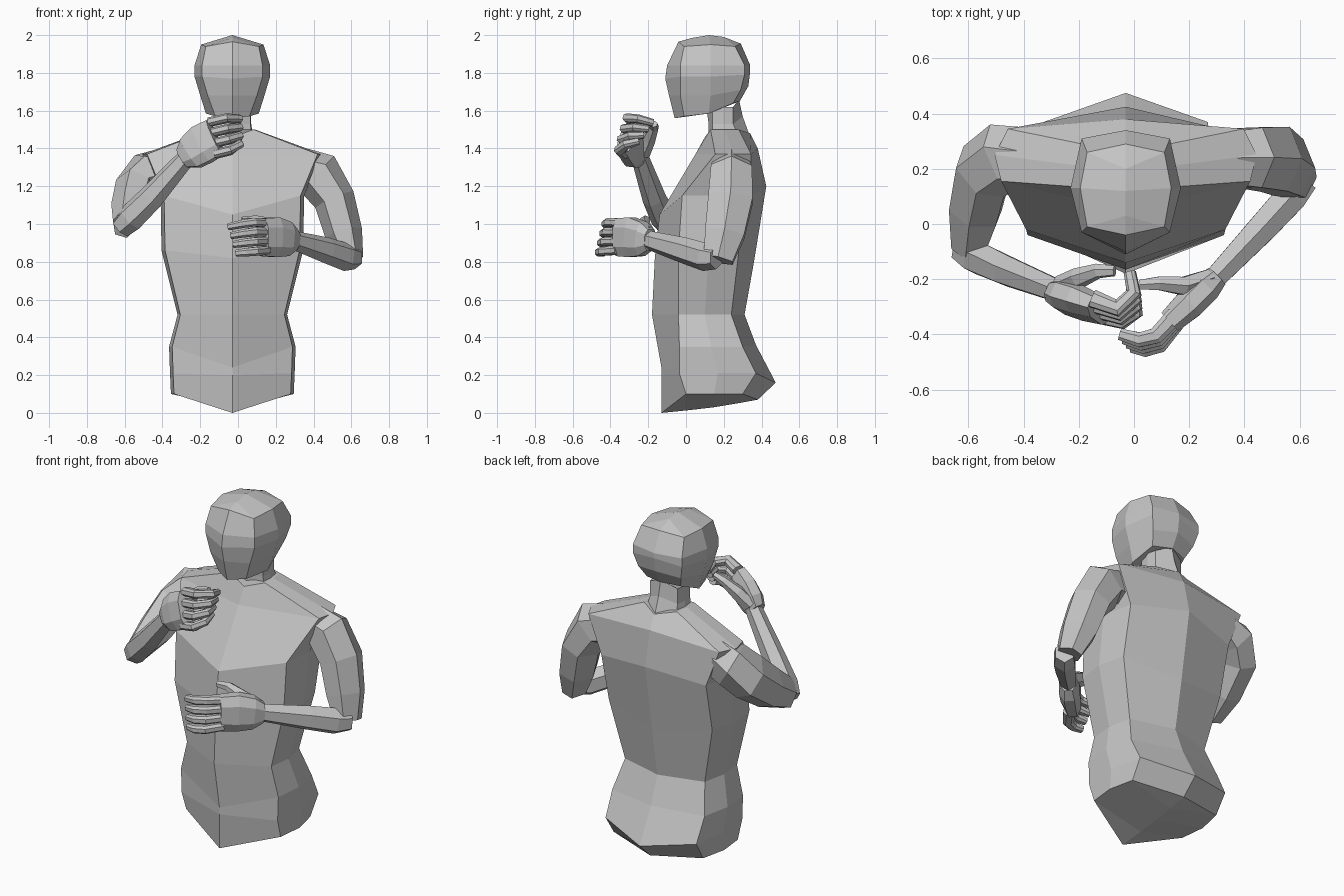
import bpy
import bmesh
from mathutils import Vector

default_cube = bpy.data.objects.get("Cube")
if default_cube:
    bpy.data.objects.remove(default_cube, do_unlink=True)

CENTRE_X = -0.03

# Single flat colour
grey = bpy.data.materials.new("plain grey")
grey.use_nodes = True
colour = (0.56, 0.56, 0.56, 1.0)
grey.diffuse_color = colour
grey.node_tree.nodes["Principled BSDF"].inputs["Base Color"].default_value = colour


def loft(name, rings):
    """Skin a list of closed rings and cap both ends."""
    bm = bmesh.new()
    loops = [[bm.verts.new(point) for point in ring] for ring in rings]
    for lower, upper in zip(loops, loops[1:]):
        count = len(lower)
        for i in range(count):
            j = (i + 1) % count
            bm.faces.new((lower[i], lower[j], upper[j], upper[i]))
    bm.faces.new(loops[0][::-1])
    bm.faces.new(loops[-1])
    bmesh.ops.remove_doubles(bm, verts=bm.verts, dist=0.0005)
    bmesh.ops.recalc_face_normals(bm, faces=bm.faces)
    mesh = bpy.data.meshes.new(name)
    bm.to_mesh(mesh)
    bm.free()
    mesh.materials.append(grey)
    part = bpy.data.objects.new(name, mesh)
    bpy.context.collection.objects.link(part)
    return part


def mirrored(half):
    """Close a half section, front centre to back centre, by mirroring."""
    full = half + [(-x, y, z) for x, y, z in half[-2:0:-1]]
    return [(x + CENTRE_X, y, z) for x, y, z in full]


def section(width, front_y, front_z, corner_y, side_z, rear_y, back_y, back_z):
    """Eight-sided body section with a ridge at the front and the back."""
    return mirrored([
        (0, front_y, front_z),
        (width * 0.95, corner_y, side_z),
        (width, (corner_y + rear_y) / 2, side_z),
        (width * 0.9, rear_y, side_z),
        (0, back_y, back_z),
    ])


def tube(name, path, radii, wide_axis=(0, 0, 1), sides=6):
    """Faceted limb along a path; each radius is (along wide axis, across)."""
    points = [Vector(p) for p in path]
    # unit ring with flat faces at the front and back
    unit = {6: [(1, 0), (.5, .87), (-.5, .87), (-1, 0), (-.5, -.87), (.5, -.87)],
            8: [(1, .5), (.5, 1), (-.5, 1), (-1, .5),
                (-1, -.5), (-.5, -1), (.5, -1), (1, -.5)]}[sides]
    rings = []
    for i, point in enumerate(points):
        before = points[max(i - 1, 0)]
        after = points[min(i + 1, len(points) - 1)]
        along = (after - before).normalized()
        across = along.cross(Vector(wide_axis)).normalized()
        wide = across.cross(along)
        a, b = radii[i]
        rings.append([point + wide * a * u + across * b * v for u, v in unit])
    return loft(name, rings)


def hand(side, palm, wide_axis, index, little, thumb):
    """Palm, four fingers blended from index to little, and a thumb."""
    palm_sizes = [(.055, .042), (.09, .055), (.105, .055), (.1, .045)]
    tube(side + "_palm", palm, palm_sizes, wide_axis, sides=8)
    for n, finger in enumerate(("index", "middle", "ring", "little")):
        path = [Vector(a).lerp(Vector(b), n / 3) for a, b in zip(index, little)]
        sizes = [(.023, .032), (.023, .03), (.022, .027), (.018, .021)]
        tube(side + "_" + finger + "_finger", path, sizes, wide_axis, sides=8)
    sizes = [(.05, .04), (.042, .038), (.026, .028), (.018, .02)]
    tube(side + "_thumb", thumb, sizes, wide_axis)


# Torso, from the keel under the hips up to the base of the neck
keel = mirrored([(0, -.13, 0), (0, .02, .015), (0, .15, .03),
                 (0, .27, .05), (0, .38, .07)])
loft("torso", [keel] + [section(*row) for row in (
    (.325, -.13, 0, 0, .1, .3, .38, .07),
    (.33, -.13, .2, -.035, .21, .37, .475, .16),
    (.335, -.13, .24, -.035, .35, .3, .37, .36),
    (.29, -.18, .52, -.04, .52, .24, .31, .52),
    (.375, -.165, .82, -.04, .86, .28, .36, .8),
    (.38, -.14, 1.05, -.02, 1.15, .345, .425, 1.2),
    (.475, .05, 1.37, .155, 1.37, .345, .38, 1.4),
    (.12, .1, 1.46, .13, 1.5, .28, .34, 1.48),
)])

# Neck
loft("neck", [section(*row) for row in (
    (.11, .12, 1.44, .14, 1.46, .28, .34, 1.46),
    (.1, .12, 1.53, .14, 1.53, .25, .3, 1.57),
    (.1, .11, 1.6, .14, 1.62, .25, .28, 1.66),
)])

# Head, from jaw to crown
loft("head", [mirrored(half) for half in (
    [(0, -.06, 1.56), (.09, -.01, 1.57), (.14, .12, 1.585), (.11, .25, 1.64), (0, .285, 1.65)],
    [(0, -.09, 1.68), (.13, -.03, 1.68), (.17, .13, 1.68), (.14, .29, 1.71), (0, .33, 1.73)],
    [(0, -.11, 1.77), (.16, -.03, 1.78), (.2, .13, 1.78), (.16, .31, 1.79), (0, .34, 1.81)],
    [(0, -.1, 1.84), (.16, -.03, 1.84), (.2, .13, 1.84), (.16, .31, 1.84), (0, .34, 1.84)],
    [(0, -.04, 1.965), (.14, -.01, 1.94), (.165, .13, 1.95), (.14, .26, 1.94), (0, .29, 1.955)],
    [(0, -.04, 1.965), (0, .03, 1.985), (0, .12, 2), (0, .2, 1.99), (0, .29, 1.955)],
)])

# Upper arms, starting inside the shoulders
upper_radii = [(.12, .11), (.13, .125), (.11, .135), (.1, .12), (.065, .09)]
tube("left_upper_arm",
     [(.35, .24, 1.28), (.42, .24, 1.265), (.51, .235, 1.13), (.56, .205, .95), (.6, .17, .81)],
     upper_radii, wide_axis=(1, 0, .3))
tube("right_upper_arm",
     [(-.4, .25, 1.28), (-.47, .245, 1.265), (-.545, .19, 1.19), (-.575, .05, 1.08), (-.6, -.09, 1)],
     upper_radii, wide_axis=(1, 0, -.3))

# Forearms
fore_radii = [(.06, .055), (.075, .065), (.07, .06), (.05, .045)]
tube("left_forearm",
     [(.62, .16, .82), (.57, .1, .825), (.47, -.01, .86), (.29, -.2, .915)], fore_radii)
tube("right_forearm",
     [(-.62, -.09, .98), (-.57, -.12, 1.03), (-.46, -.17, 1.14), (-.27, -.245, 1.355)], fore_radii)

# Hands
hand("left",
     palm=[(.3, -.19, .915), (.26, -.23, .92), (.2, -.29, .93), (.13, -.355, .93)],
     wide_axis=(0, 0, 1),
     index=[(.15, -.33, 1.005), (.08, -.405, 1.01), (.02, -.42, 1), (-.05, -.4, .985)],
     little=[(.15, -.36, .86), (.09, -.44, .855), (.04, -.455, .85), (-.01, -.445, .845)],
     thumb=[(.27, -.2, .94), (.18, -.225, .99), (.09, -.215, 1.02), (.02, -.22, 1.02)])
hand("right",
     palm=[(-.29, -.25, 1.345), (-.25, -.265, 1.375), (-.19, -.285, 1.42), (-.12, -.31, 1.46)],
     wide_axis=(-.3, .25, 1),
     index=[(-.15, -.27, 1.54), (-.06, -.305, 1.56), (0, -.25, 1.555), (-.015, -.175, 1.535)],
     little=[(-.12, -.33, 1.37), (-.04, -.35, 1.39), (.005, -.32, 1.42), (0, -.25, 1.44)],
     thumb=[(-.26, -.225, 1.38), (-.2, -.195, 1.45), (-.13, -.17, 1.51), (-.07, -.17, 1.53)])
